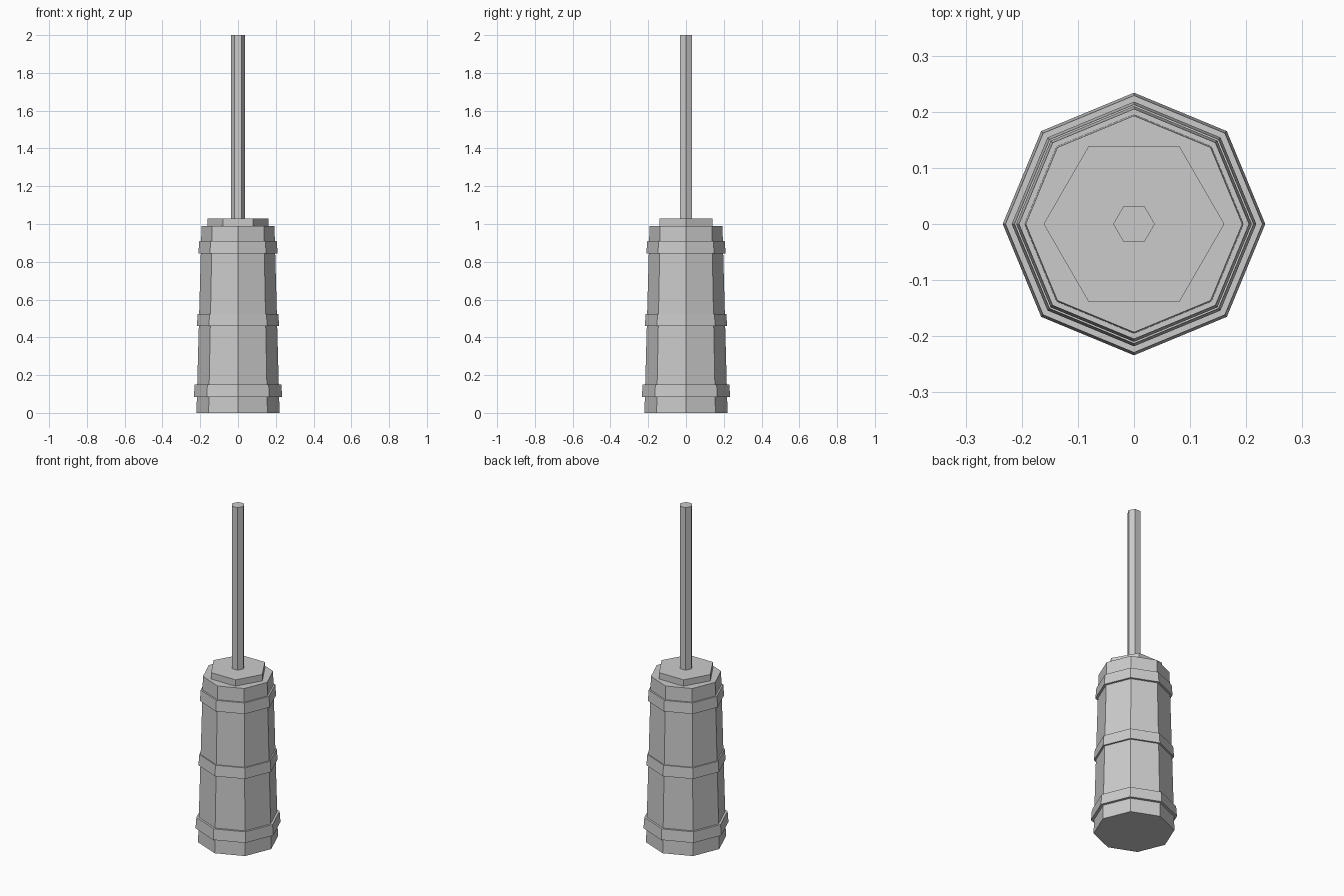
import bpy
import bmesh
from math import cos, sin, tau

cube = bpy.data.objects.get("Cube")
if cube:
    bpy.data.objects.remove(cube, do_unlink=True)

grey = bpy.data.materials.new("plain grey")
grey.use_nodes = True
colour = (0.6, 0.6, 0.6, 1)
grey.diffuse_color = colour
grey.node_tree.nodes["Principled BSDF"].inputs["Base Color"].default_value = colour


def lathe(name, sides, profile, hollow=False):
    """Spin a (radius, height) profile; cap its ends, or close it into a hoop."""
    bm = bmesh.new()
    rings = [[bm.verts.new((r * cos(tau * i / sides), r * sin(tau * i / sides), z))
              for i in range(sides)] for r, z in profile]
    pairs = list(zip(rings, rings[1:]))
    if hollow:
        pairs.append((rings[-1], rings[0]))
    else:
        bm.faces.new(rings[0])
        bm.faces.new(rings[-1])
    for low, high in pairs:
        for i in range(sides):
            j = (i + 1) % sides
            bm.faces.new((low[i], low[j], high[j], high[i]))
    bmesh.ops.recalc_face_normals(bm, faces=bm.faces)
    mesh = bpy.data.meshes.new(name)
    bm.to_mesh(mesh)
    bm.free()
    mesh.materials.append(grey)
    obj = bpy.data.objects.new(name, mesh)
    bpy.context.collection.objects.link(obj)
    return obj


# Tapered barrel
BOTTOM, TOP, HEIGHT = 0.22, 0.193, 0.99
lathe("barrel", 8, [(BOTTOM, 0), (TOP, HEIGHT)])


def barrel_radius(z):
    return BOTTOM + (TOP - BOTTOM) * z / HEIGHT


# Three hoops following the taper
for name, z, outer in (("lower_hoop", 0.085, 0.234),
                       ("middle_hoop", 0.46, 0.218),
                       ("upper_hoop", 0.845, 0.21)):
    top = z + 0.064
    lathe(name, 8, [(outer, z), (outer - 0.005, top),
                    (barrel_radius(top) - 0.01, top),
                    (barrel_radius(z) - 0.01, z)], hollow=True)

# Six-sided lid and plunger rod
lathe("lid", 6, [(0.161, HEIGHT), (0.161, 1.028)])
lathe("plunger_rod", 6, [(0.037, 1.02), (0.037, 2)])
